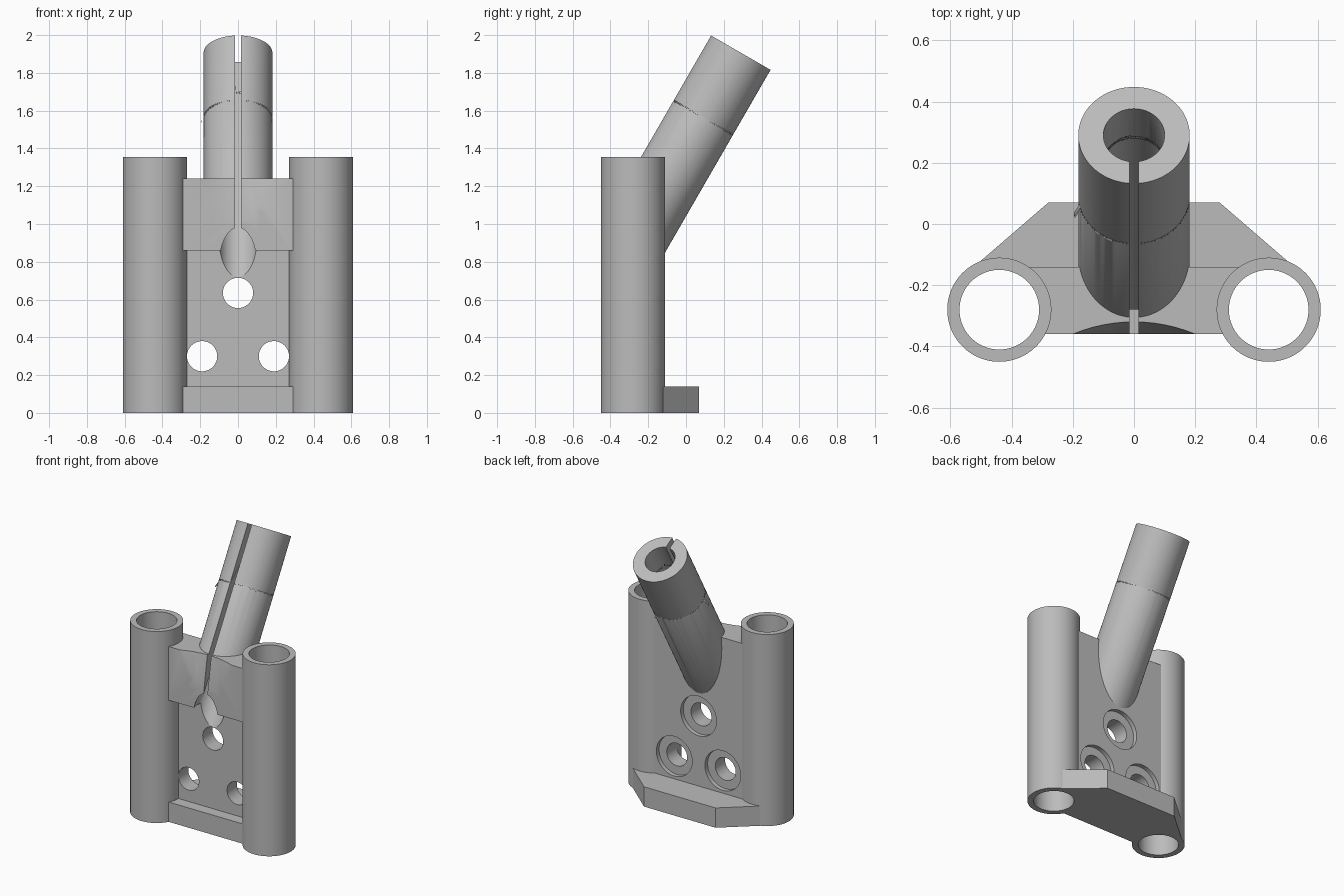
import bpy, bmesh, math
from mathutils import Matrix, Vector

if "Cube" in bpy.data.objects:
    bpy.data.objects.remove(bpy.data.objects["Cube"], do_unlink=True)

grey = bpy.data.materials.new("plain_grey")
grey.use_nodes = True
grey.diffuse_color = (0.5, 0.5, 0.5, 1)
grey.node_tree.nodes["Principled BSDF"].inputs["Base Color"].default_value = (0.5, 0.5, 0.5, 1)


def finish(name, bm, matrix=Matrix()):
    bmesh.ops.recalc_face_normals(bm, faces=bm.faces)
    bm.transform(matrix)
    mesh = bpy.data.meshes.new(name)
    bm.to_mesh(mesh)
    bm.free()
    mesh.materials.append(grey)
    obj = bpy.data.objects.new(name, mesh)
    bpy.context.collection.objects.link(obj)
    return obj


def box(name, lo, hi, matrix=Matrix()):
    bm = bmesh.new()
    bmesh.ops.create_cube(bm, size=1)
    lo, hi = Vector(lo), Vector(hi)
    fit = Matrix.Translation((lo + hi) / 2) @ Matrix.Diagonal((*(hi - lo), 1))
    return finish(name, bm, matrix @ fit)


def rod(name, radius, z0, z1, matrix=Matrix(), top_radius=None, sides=96):
    bm = bmesh.new()
    bmesh.ops.create_cone(bm, cap_ends=True, segments=sides, radius1=radius,
                          radius2=top_radius or radius, depth=z1 - z0)
    return finish(name, bm, matrix @ Matrix.Translation((0, 0, (z0 + z1) / 2)))


def prism(name, outline, z0, z1):
    bm = bmesh.new()
    face = bm.faces.new([bm.verts.new((x, y, z0)) for x, y in outline])
    made = bmesh.ops.extrude_face_region(bm, geom=[face])["geom"]
    bmesh.ops.translate(bm, vec=(0, 0, z1 - z0),
                        verts=[v for v in made if isinstance(v, bmesh.types.BMVert)])
    return finish(name, bm)


def ring(name, profile, matrix):
    """Closed radius/height profile spun around the local z axis."""
    bm = bmesh.new()
    face = bm.faces.new([bm.verts.new((r, 0, z)) for r, z in profile])
    bmesh.ops.spin(bm, geom=[face] + face.edges[:] + face.verts[:], axis=(0, 0, 1),
                   cent=(0, 0, 0), angle=math.tau, steps=96, use_merge=True)
    inner = [f for f in bm.faces if len(f.verts) == len(profile) and all(abs(v.co.y) < 1e-6 for v in f.verts)]
    bmesh.ops.delete(bm, geom=inner, context="FACES_ONLY")
    bmesh.ops.remove_doubles(bm, verts=bm.verts, dist=1e-5)
    return finish(name, bm, matrix)


def combine(target, tool, operation):
    mod = target.modifiers.new("combine", "BOOLEAN")
    mod.object, mod.operation, mod.solver = tool, operation, "EXACT"
    bpy.context.view_layer.objects.active = target
    bpy.ops.object.modifier_apply(modifier=mod.name)
    bpy.data.objects.remove(tool, do_unlink=True)


# Frames: the stem leans back from its top centre, bolts run front to back
stem = Matrix.Translation((0, 0.29, 1.907)) @ Matrix.Rotation(math.radians(-30), 4, "X")
TUBE_X, TUBE_Y, TUBE_TOP = 0.44, -0.28, 1.355
FRONT, RECESS, BACK = -0.36, -0.28, -0.14

# Web plate with the thicker clamp block and the foot
body = box("bracket_body", (-TUBE_X, RECESS, 0.05), (TUBE_X, BACK, 1.24))
combine(body, box("clamp_block", (-TUBE_X, FRONT, 0.86), (TUBE_X, BACK, 1.24)), "UNION")
half = [(0.28, 0.07), (0.5, -0.12), (TUBE_X, TUBE_Y), (TUBE_X, FRONT)]
outline = half + [(-x, y) for x, y in reversed(half)]
combine(body, prism("foot", outline, 0, 0.14), "UNION")

# Shallow hollow in the upper front of the clamp block
combine(body, rod("hollow", 0.48, 1.0, 1.25, Matrix.Translation((0, -0.84, 0)), 0.522), "DIFFERENCE")

# Leaning stem, trimmed flush with the front of the block and plate
post = rod("stem", 0.182, -1.32, 0, stem)
combine(post, box("trim_front", (-1, -1, 0), (1, FRONT, 1.3)), "DIFFERENCE")
combine(post, box("trim_recess", (-1, -1, 0), (1, RECESS, 0.86)), "DIFFERENCE")
combine(post, rod("trim_hollow", 0.48, 1.0, 1.25, Matrix.Translation((0, -0.84, 0)), 0.522), "DIFFERENCE")
combine(body, post, "UNION")

# Two upright side tubes
for side in (-1, 1):
    place = Matrix.Translation((side * TUBE_X, TUBE_Y, 0))
    combine(body, rod("side_tube", 0.17, 0, TUBE_TOP, place), "UNION")
    combine(body, rod("tube_bore", 0.13, -0.1, TUBE_TOP + 0.1, place), "DIFFERENCE")

# Stem bore, front slot and thin conical split
combine(body, rod("stem_bore", 0.1, -1.6, 0.1, stem), "DIFFERENCE")
combine(body, box("slot", (-0.015, -0.4, -1.4), (0.015, 0, 0.1), stem), "DIFFERENCE")
split = [(0.09, -0.154), (0.2, -0.44), (0.2, -0.452), (0.09, -0.166)]
combine(body, ring("split", split, stem), "DIFFERENCE")

# Bolt holes with counterbores on the back
for x, z in ((0, 0.635), (-0.19, 0.3), (0.19, 0.3)):
    bolt = Matrix.Translation((x, 0, z)) @ Matrix.Rotation(math.radians(90), 4, "X")
    combine(body, rod("bolt_hole", 0.08, 0.1, 0.35, bolt, sides=64), "DIFFERENCE")
    combine(body, rod("counterbore", 0.14, 0.1, -BACK + 0.03, bolt, sides=64), "DIFFERENCE")

bpy.ops.object.select_all(action="DESELECT")
body.select_set(True)
bpy.context.view_layer.objects.active = body
bpy.ops.object.shade_smooth_by_angle(angle=math.radians(25))
